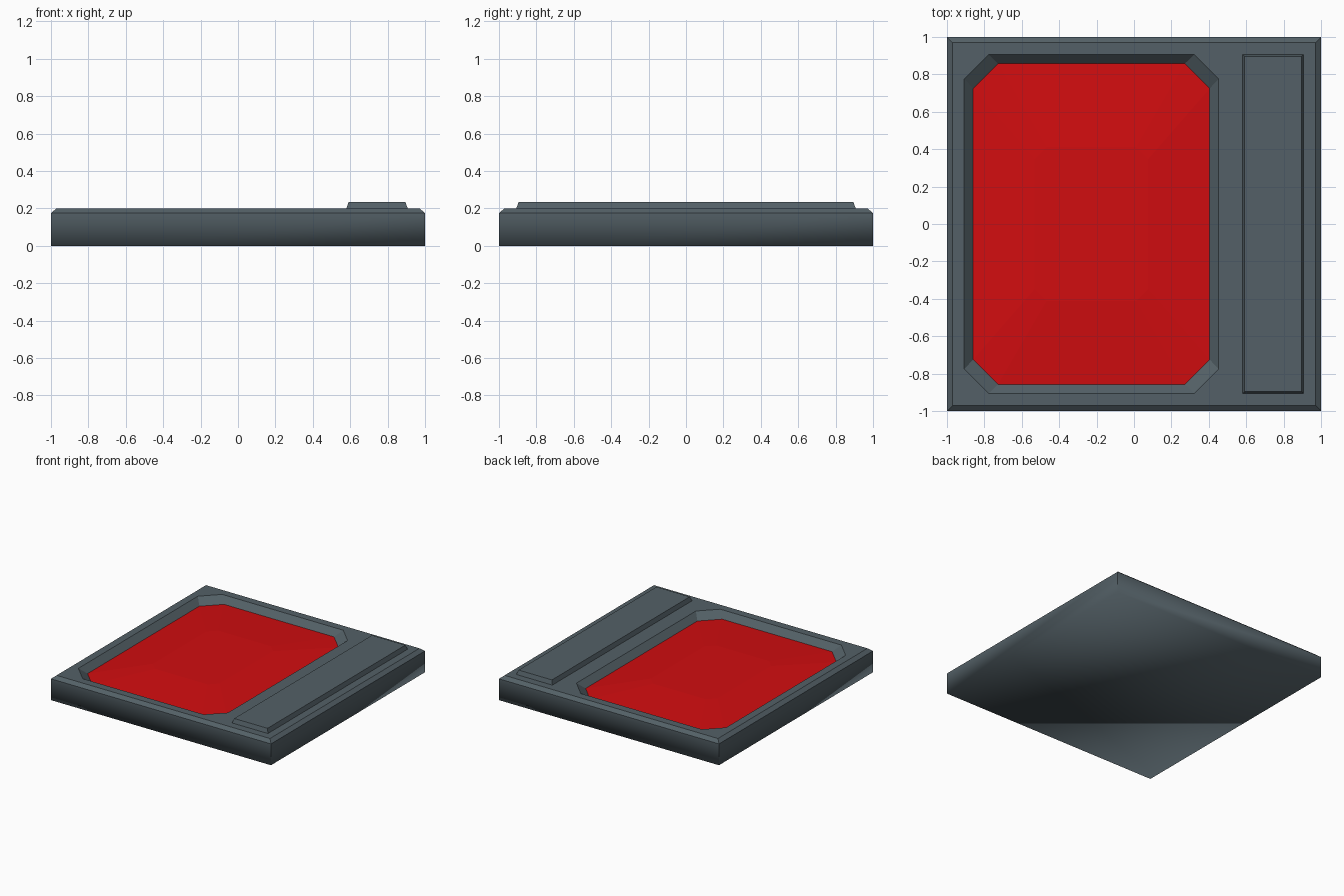
import bpy
import bmesh

if "Cube" in bpy.data.objects:
    bpy.data.objects.remove(bpy.data.objects["Cube"])


def material(name, color):
    m = bpy.data.materials.new(name)
    m.diffuse_color = (*color, 1)
    m.use_nodes = True
    m.node_tree.nodes["Principled BSDF"].inputs["Base Color"].default_value = m.diffuse_color
    return m


GREY = material("slate grey", (0.088, 0.118, 0.135))
RED = material("bright red", (0.64, 0.004, 0.005))


def rect(x0, x1, y0, y1):
    return [(x0, y0), (x1, y0), (x1, y1), (x0, y1)]


def octagon(x0, x1, y0, y1, c):
    return [(x0, y0 + c), (x0 + c, y0), (x1 - c, y0), (x1, y0 + c),
            (x1, y1 - c), (x1 - c, y1), (x0 + c, y1), (x0, y1 - c)]


def ring(bm, pts, z):
    return [bm.verts.new((x, y, z)) for x, y in pts]


def bridge(bm, a, b):
    n = len(a)
    return [bm.faces.new((a[i], a[(i + 1) % n], b[(i + 1) % n], b[i])) for i in range(n)]


def finish(bm, name, mat):
    bm.normal_update()
    me = bpy.data.meshes.new(name)
    bm.to_mesh(me)
    bm.free()
    me.materials.append(mat)
    ob = bpy.data.objects.new(name, me)
    bpy.context.collection.objects.link(ob)
    return ob


INNER = octagon(-0.86, 0.405, -0.858, 0.858, 0.133)

# Base slab with chamfered top edge and an eight-sided recess
bm = bmesh.new()
bottom = ring(bm, rect(-1, 1, -1, 1), 0)
side = ring(bm, rect(-1, 1, -1, 1), 0.175)
top = ring(bm, rect(-0.97, 0.97, -0.97, 0.97), 0.2)
rim = ring(bm, octagon(-0.908, 0.453, -0.906, 0.906, 0.13), 0.2)
floor = ring(bm, INNER, 0.15)
soft = [bm.faces.new(bottom[::-1])] + bridge(bm, bottom, side)
bridge(bm, side, top)
for i in range(4):
    j = (i + 1) % 4
    bm.faces.new((top[i], rim[2 * i + 1], rim[2 * i]))
    bm.faces.new((top[i], top[j], rim[2 * j], rim[2 * i + 1]))
bridge(bm, rim, floor)
# Only the underside edge blends smoothly; all others stay crisp
for f in soft:
    f.smooth = True
for e in bm.edges:
    e.smooth = all(v in bottom for v in e.verts)
finish(bm, "base_slab", GREY)

# Red panel, rising very slightly to a central plateau
bm = bmesh.new()
cx, s = -0.2275, 0.48
edge = ring(bm, INNER, 0.15)
plateau = ring(bm, [(cx + (x - cx) * s, y * s) for x, y in INNER], 0.175)
bridge(bm, edge, plateau)
bm.faces.new(plateau)
finish(bm, "red_panel", RED)

# Raised side bar with sloped edges
bm = bmesh.new()
low = ring(bm, rect(0.58, 0.907, -0.907, 0.907), 0.2)
high = ring(bm, rect(0.592, 0.895, -0.895, 0.895), 0.235)
bridge(bm, low, high)
bm.faces.new(high)
finish(bm, "side_bar", GREY)
